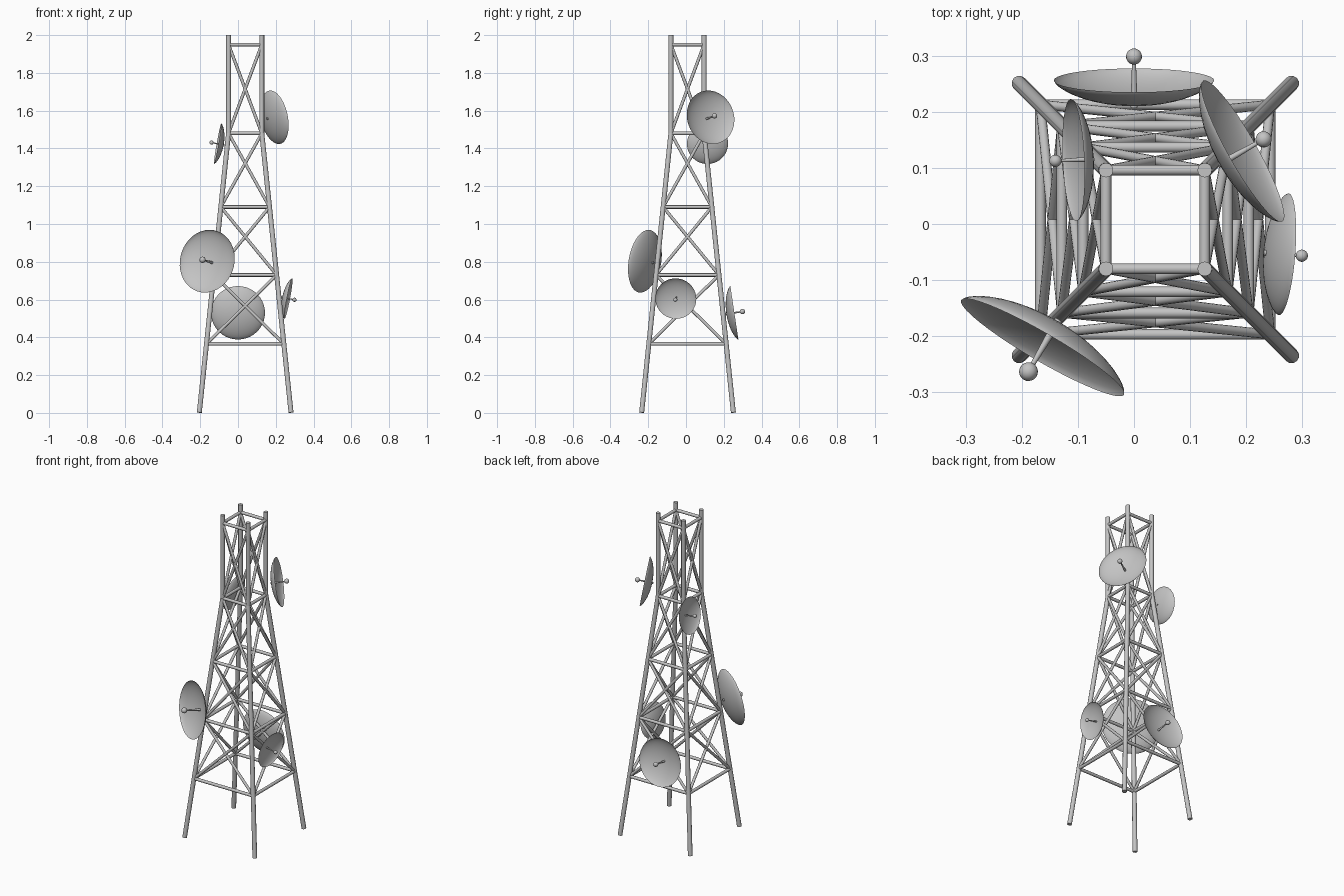
import bpy, bmesh, math
from mathutils import Vector, Matrix

if "Cube" in bpy.data.objects:
    bpy.data.objects.remove(bpy.data.objects["Cube"], do_unlink=True)

steel = bpy.data.materials.new("steel grey")
steel.use_nodes = True
GREY = (0.55, 0.55, 0.55, 1)
steel.diffuse_color = GREY
steel.node_tree.nodes["Principled BSDF"].inputs["Base Color"].default_value = GREY

CX, CY = 0.038, 0.008          # tower axis
BEND, TOP = 1.48, 2.0          # height where the legs turn vertical, tower top
LEVELS = [0.365, 0.73, 1.09, BEND, 1.95]
CORNERS = [(-1, -1), (1, -1), (1, 1), (-1, 1)]


def tube(bm, a, b, r1, r2=None, sides=12):
    """Capped round bar from a to b."""
    a, b = Vector(a), Vector(b)
    d = b - a
    turn = d.to_track_quat('Z', 'Y').to_matrix().to_4x4()
    bmesh.ops.create_cone(bm, cap_ends=True, segments=sides, radius1=r1,
                          radius2=r1 if r2 is None else r2, depth=d.length,
                          matrix=Matrix.Translation((a + b) / 2) @ turn)


def finish(bm, name):
    mesh = bpy.data.meshes.new(name)
    bm.to_mesh(mesh)
    bm.free()
    mesh.materials.append(steel)
    ob = bpy.data.objects.new(name, mesh)
    bpy.context.collection.objects.link(ob)
    bpy.ops.object.select_all(action='DESELECT')
    ob.select_set(True)
    bpy.context.view_layer.objects.active = ob
    bpy.ops.object.shade_smooth_by_angle(angle=math.radians(40))
    return ob


def corner(i, z):
    """Centre of leg i at height z."""
    half = 0.088 + 0.155 * max(0, 1 - z / BEND)
    sx, sy = CORNERS[i % 4]
    return Vector((CX + sx * half, CY + sy * half, z))


# Legs: sloping below, vertical above
for i, name in enumerate(["front_right", "front_left", "back_left", "back_right"]):
    bm = bmesh.new()
    tube(bm, corner(i, 0.002), corner(i, BEND), 0.0135)
    tube(bm, corner(i, BEND), corner(i, TOP), 0.013)
    finish(bm, name + "_leg")

# Horizontal rings
bm = bmesh.new()
for z in LEVELS:
    for i in range(4):
        tube(bm, corner(i, z), corner(i + 1, z), 0.0095)
finish(bm, "horizontal_bars")

# Crossed braces on every side of every panel
bm = bmesh.new()
for low, high in zip(LEVELS, LEVELS[1:]):
    for i in range(4):
        tube(bm, corner(i, low), corner(i + 1, high), 0.0085)
        tube(bm, corner(i + 1, low), corner(i, high), 0.0085)
finish(bm, "cross_braces")


def dish(name, centre, normal, r):
    """Bowl with its rim at centre, opening along normal, plus a feed."""
    place = (Matrix.Translation(centre)
             @ Vector(normal).to_track_quat('Z', 'Y').to_matrix().to_4x4()
             @ Matrix.Scale(r, 4))
    # Bowl spun from a half profile
    bm = bmesh.new()
    prof = []
    for k in range(11):
        rho = math.sin(k / 10 * math.pi / 2)
        prof.append(bm.verts.new((rho, 0, -0.3 * (1 - rho * rho) ** 0.7)))
    edges = [bm.edges.new(pair) for pair in zip(prof, prof[1:])]
    bmesh.ops.spin(bm, geom=prof + edges, cent=(0, 0, 0), axis=(0, 0, 1),
                   angle=math.tau, steps=40)
    bmesh.ops.remove_doubles(bm, verts=bm.verts, dist=0.0001)
    bmesh.ops.recalc_face_normals(bm, faces=bm.faces)
    bm.transform(place)
    finish(bm, name + "_dish")
    # Feed stem and tip ball
    bm = bmesh.new()
    tube(bm, (0, 0, -0.34), (0, 0, 0.3), 0.045, 0.022)
    bmesh.ops.create_uvsphere(bm, u_segments=16, v_segments=10, radius=0.1,
                              matrix=Matrix.Translation((0, 0, 0.3)))
    bm.transform(place)
    finish(bm, name + "_feed")


dish("lower_front", (-0.163, -0.22, 0.803), (-0.5, -0.86, 0.15), 0.168)
dish("lower_back", (0, 0.256, 0.53), (0, 1, 0.15), 0.143)
dish("lower_left", (0.267, -0.054, 0.605), (1, -0.08, -0.19), 0.109)
dish("upper_left", (0.194, 0.13, 1.565), (0.87, 0.49, 0.18), 0.144)
dish("upper_right", (-0.108, 0.114, 1.425), (-1, -0.045, 0.18), 0.109)
